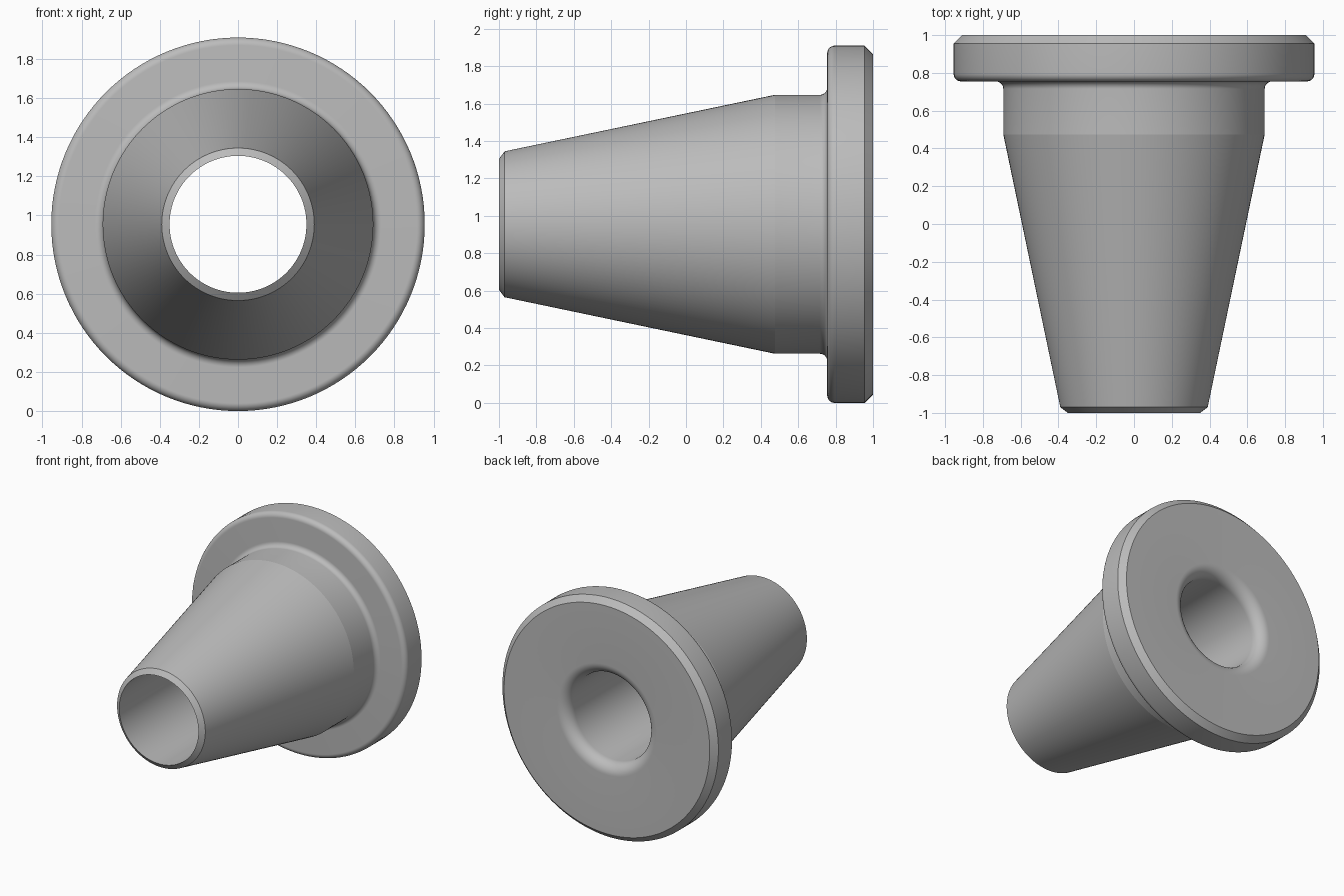
import bpy, bmesh
from math import sin, cos, radians, pi
from mathutils import Vector

cube = bpy.data.objects.get("Cube")
if cube:
    bpy.data.objects.remove(cube, do_unlink=True)

AXIS_Z = 0.955
SEGMENTS = 128


def fillet(radius, y, size, start, end, steps=10):
    """Arc points (radius, y) about a centre, angles in degrees."""
    angles = [radians(start + (end - start) * i / steps) for i in range(steps + 1)]
    return [(radius + size * cos(a), y + size * sin(a)) for a in angles]


# Closed half section: nose, cone, neck, flange, then the bore
profile = [(0.35, -1.0), (0.39, -0.97), (0.692, 0.475)]
profile += fillet(0.732, 0.715, 0.04, 180, 90)     # neck to flange
profile += fillet(0.915, 0.795, 0.04, -90, 0)      # rounded flange rim
profile += [(0.955, 0.955), (0.91, 1.0)]           # rear chamfer
profile += fillet(0.44, 0.91, 0.09, 90, 180)       # rounded bore mouth

# Revolve the section around the horizontal axis
bm = bmesh.new()
verts = [bm.verts.new((r, y, AXIS_Z)) for r, y in profile]
edges = [bm.edges.new((a, b)) for a, b in zip(verts, verts[1:] + verts[:1])]
bmesh.ops.spin(bm, geom=verts + edges, cent=Vector((0, 0, AXIS_Z)),
               axis=Vector((0, 1, 0)), angle=2 * pi, steps=SEGMENTS)
bmesh.ops.remove_doubles(bm, verts=bm.verts[:], dist=0.0001)
bmesh.ops.recalc_face_normals(bm, faces=bm.faces[:])
mesh = bpy.data.meshes.new("flanged_bushing")
bm.to_mesh(mesh)
bm.free()

bushing = bpy.data.objects.new("flanged_bushing", mesh)
bpy.context.collection.objects.link(bushing)

# Plain grey metal
grey = bpy.data.materials.new("plain_grey")
grey.use_nodes = True
colour = (0.5, 0.5, 0.5, 1)
grey.diffuse_color = colour
grey.node_tree.nodes["Principled BSDF"].inputs["Base Color"].default_value = colour
mesh.materials.append(grey)

# Smooth curves, crisp chamfers and cone shoulder
bpy.ops.object.select_all(action='DESELECT')
bushing.select_set(True)
bpy.context.view_layer.objects.active = bushing
bpy.ops.object.shade_smooth_by_angle(angle=radians(10.5))
